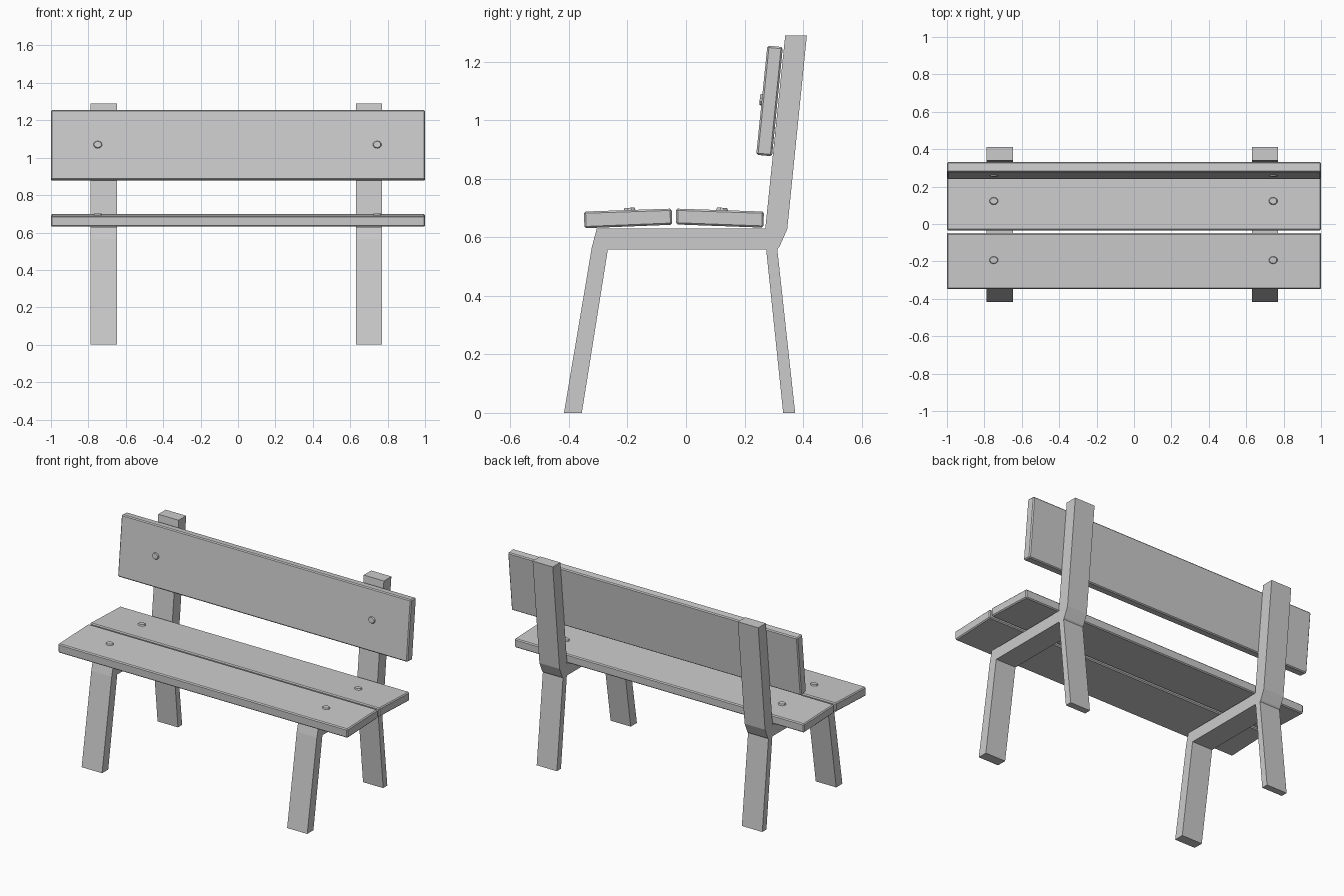
import bpy, bmesh
from mathutils import Vector

if "Cube" in bpy.data.objects:
    bpy.data.objects.remove(bpy.data.objects["Cube"])


def extrude_profile(name, profile, x0, x1, bevel=0.0):
    """Closed (y, z) profile extruded along x."""
    bm = bmesh.new()
    face = bm.faces.new([bm.verts.new((x0, y, z)) for y, z in profile])
    res = bmesh.ops.extrude_face_region(bm, geom=[face])
    moved = [v for v in res["geom"] if isinstance(v, bmesh.types.BMVert)]
    bmesh.ops.translate(bm, verts=moved, vec=(x1 - x0, 0, 0))
    bmesh.ops.recalc_face_normals(bm, faces=bm.faces)
    mesh = bpy.data.meshes.new(name)
    bm.to_mesh(mesh)
    bm.free()
    obj = bpy.data.objects.new(name, mesh)
    bpy.context.collection.objects.link(obj)
    if bevel:
        mod = obj.modifiers.new("Bevel", "BEVEL")
        mod.width = bevel
        mod.segments = 1
    return obj


def bolt(name, location, normal):
    """Low domed bolt head, partly sunk into its plank."""
    bpy.ops.mesh.primitive_cone_add(vertices=10, radius1=0.027, radius2=0.02,
                                    depth=0.014, location=location)
    obj = bpy.context.object
    obj.name = name
    obj.rotation_euler = Vector(normal).to_track_quat("Z", "Y").to_euler()
    # slightly narrower than wide
    obj.scale = (1, 0.85, 1)


# side frames: front leg, seat bearer, rear leg and back post in one piece
frame = [(-0.417, 0), (-0.356, 0), (-0.267, 0.559), (0.274, 0.559),
         (0.332, 0), (0.373, 0), (0.312, 0.559), (0.319, 0.567),
         (0.346, 0.628), (0.413, 1.29), (0.339, 1.29), (0.271, 0.63),
         (-0.305, 0.63), (-0.322, 0.565)]
for side, x0, x1 in (("left", -0.788, -0.647), ("right", 0.631, 0.77)):
    extrude_profile(side + "_frame", frame, x0, x1)

# seat and back planks
planks = {
    "front_seat_plank": [(-0.347, 0.631), (-0.047, 0.643), (-0.049, 0.698), (-0.349, 0.688)],
    "rear_seat_plank": [(-0.034, 0.644), (0.265, 0.633), (0.266, 0.688), (-0.034, 0.698)],
    "backrest_plank": [(0.24, 0.882), (0.294, 0.877), (0.331, 1.25), (0.278, 1.255)],
}
for name, profile in planks.items():
    extrude_profile(name, profile, -1.0, 1.0, bevel=0.006)

# bolt heads at both ends of each plank
for side, x in (("left", -0.75), ("right", 0.744)):
    bolt(side + "_front_seat_bolt", (x, -0.193, 0.694), (0, -0.035, 1))
    bolt(side + "_rear_seat_bolt", (x, 0.123, 0.694), (0, 0.035, 1))
    bolt(side + "_backrest_bolt", (x, 0.259, 1.07), (0, -1, 0.1))
